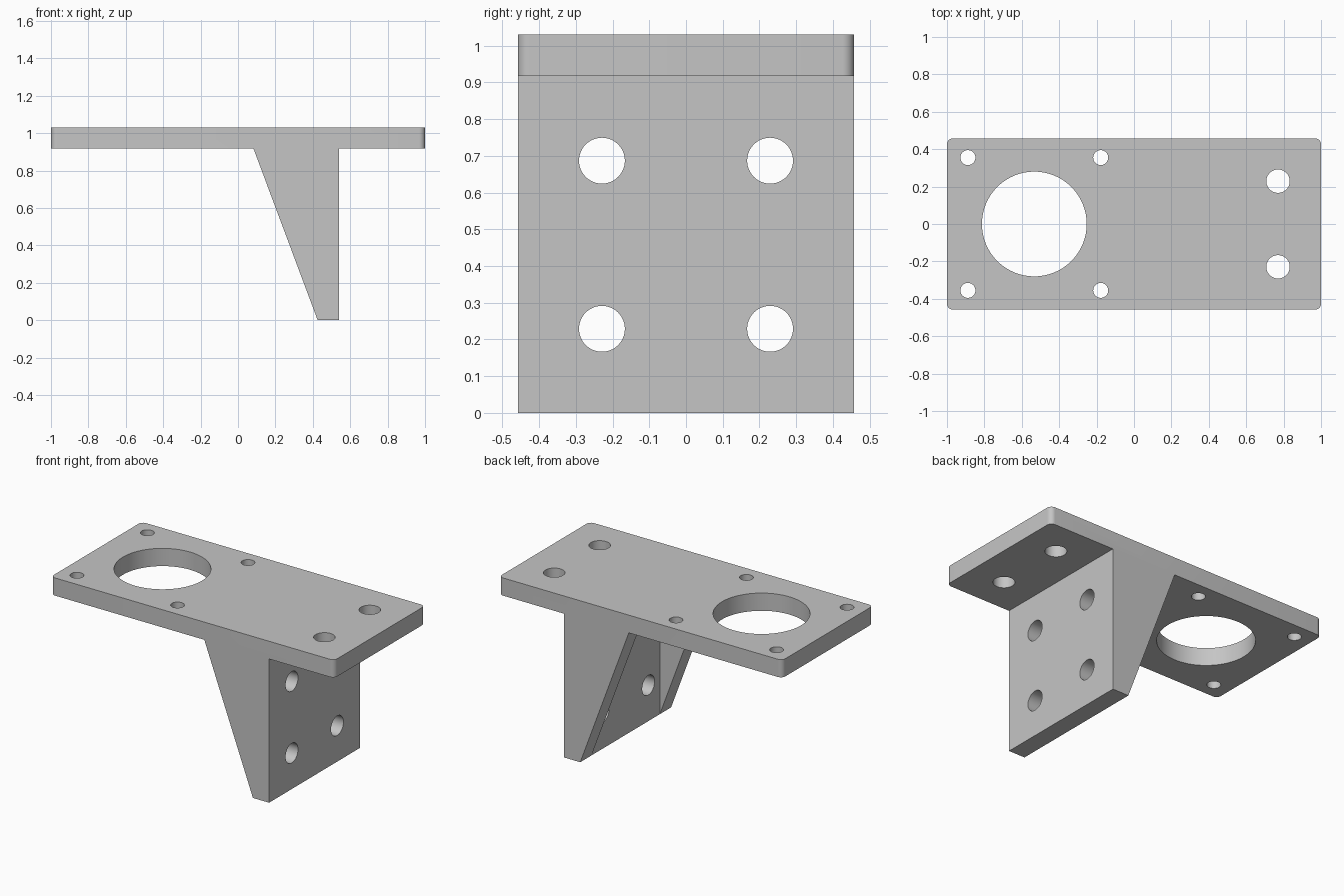
import bpy, bmesh, math
from mathutils import Matrix, Vector

if "Cube" in bpy.data.objects:
    bpy.data.objects.remove(bpy.data.objects["Cube"], do_unlink=True)

# Main dimensions
HALF_W = 0.458          # half depth in y
TOP, UNDER = 1.03, 0.917
WALL = 0.114            # wall and gusset thickness
WALL_X = 0.54           # outer face of the upright wall

grey = bpy.data.materials.new("grey")
grey.use_nodes = True
colour = (0.56, 0.56, 0.56, 1)
grey.diffuse_color = colour
grey.node_tree.nodes["Principled BSDF"].inputs["Base Color"].default_value = colour


def make_object(name, bm):
    bmesh.ops.recalc_face_normals(bm, faces=bm.faces)
    mesh = bpy.data.meshes.new(name)
    bm.to_mesh(mesh)
    bm.free()
    mesh.materials.append(grey)
    obj = bpy.data.objects.new(name, mesh)
    bpy.context.collection.objects.link(obj)
    return obj


def prism(profile, half):
    """Extrude an x-z profile across y."""
    bm = bmesh.new()
    face = bm.faces.new([bm.verts.new((x, -half, z)) for x, z in profile])
    result = bmesh.ops.extrude_face_region(bm, geom=[face])
    verts = [v for v in result["geom"] if isinstance(v, bmesh.types.BMVert)]
    bmesh.ops.translate(bm, verts=verts, vec=(0, 2 * half, 0))
    return bm


def drill(bm, centre, radius, axis, segments=48):
    turn = Matrix.Rotation(math.pi / 2, 4, "Y") if axis == "X" else Matrix()
    bmesh.ops.create_cone(bm, cap_ends=True, segments=segments, radius1=radius,
                          radius2=radius, depth=0.3,
                          matrix=Matrix.Translation(Vector(centre)) @ turn)


def cut(target, cutter):
    cutter.hide_render = True
    mod = target.modifiers.new("cut", "BOOLEAN")
    mod.operation, mod.solver, mod.object = "DIFFERENCE", "EXACT", cutter
    bpy.ops.object.modifier_apply(modifier=mod.name)
    bpy.data.objects.remove(cutter, do_unlink=True)


# Bracket body: top plate and tapered leg in one profile
inner_x = WALL_X - WALL
body = prism([(-1, TOP), (-1, UNDER), (0.083, UNDER), (inner_x, 0), (WALL_X, 0),
              (WALL_X, UNDER), (1, UNDER), (1, TOP)], HALF_W)

# Rounded plate corners
corners = [e for e in body.edges
           if all(abs(v.co.x) > 0.99 for v in e.verts)
           and abs(e.verts[0].co.z - e.verts[1].co.z) > 0.05]
bmesh.ops.bevel(body, geom=corners, offset=0.032, segments=8, profile=0.5,
                affect="EDGES")
bracket = make_object("bracket", body)
bpy.context.view_layer.objects.active = bracket
bracket.select_set(True)

# Pocket between the two side gussets
pocket = prism([(-0.1, -0.1), (inner_x, -0.1), (inner_x, UNDER), (-0.1, UNDER)],
               HALF_W - WALL)
cut(bracket, make_object("pocket_cutter", pocket))

# Holes: motor opening, its screws, plate bolts and wall bolts
holes = bmesh.new()
plate_z, motor_x = (TOP + UNDER) / 2, -0.533
drill(holes, (motor_x, 0, plate_z), 0.28, "Z", 96)
for side in (-1, 1):
    for end in (-1, 1):
        drill(holes, (motor_x + end * 0.355, side * 0.355, plate_z), 0.04, "Z")
    drill(holes, (0.77, side * 0.229, plate_z), 0.0625, "Z")
    for z in (0.229, 0.687):
        drill(holes, (WALL_X - WALL / 2, side * 0.229, z), 0.0625, "X")
cut(bracket, make_object("hole_cutter", holes))

bpy.ops.object.shade_smooth_by_angle(angle=math.radians(30))
